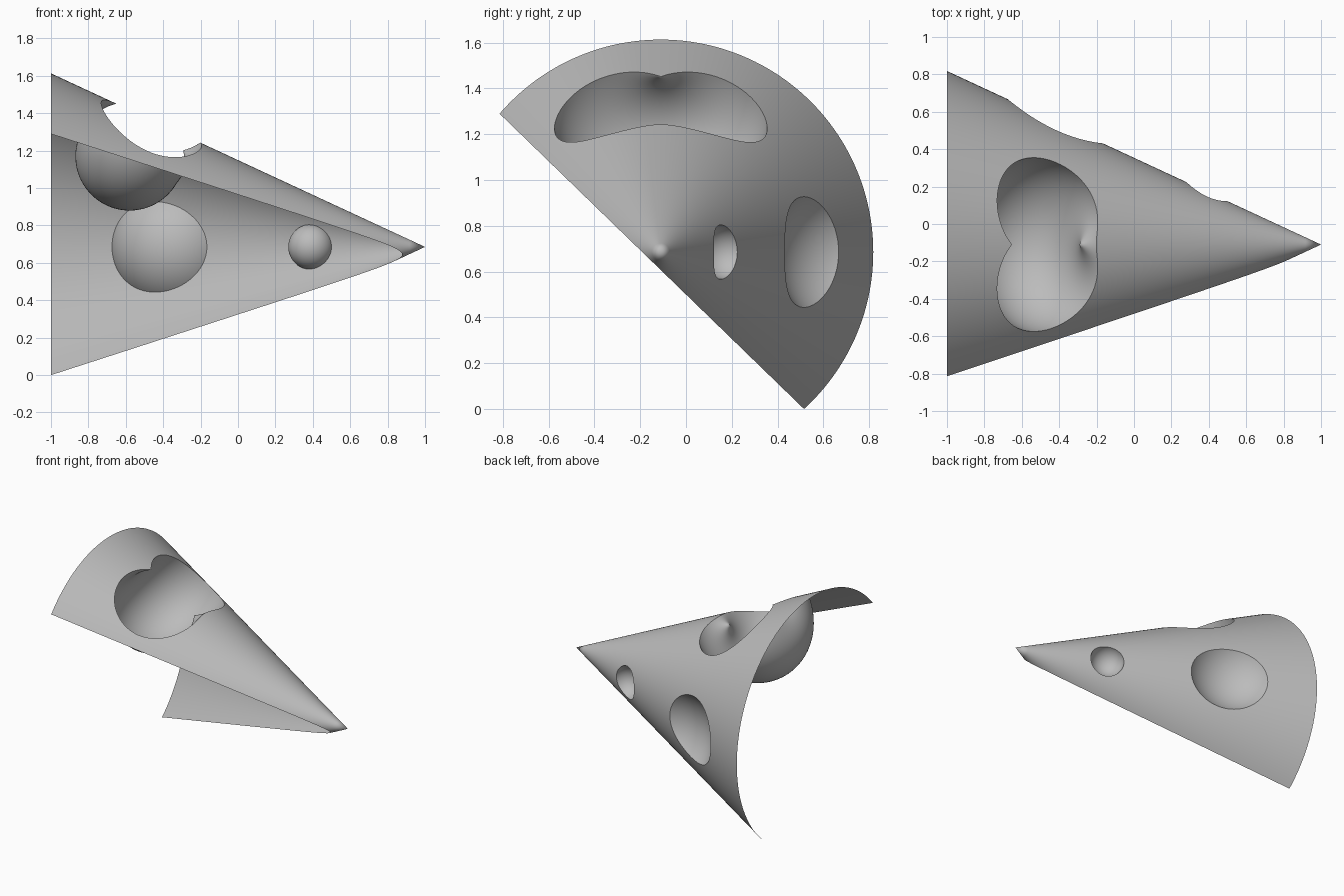
import bpy, bmesh, math
from mathutils import Vector

if "Cube" in bpy.data.objects:
    bpy.data.objects.remove(bpy.data.objects["Cube"], do_unlink=True)

AY, AZ, RADIUS = -0.11, 0.685, 0.928     # cone axis position and base radius
SLOPE = RADIUS / 2

grey = bpy.data.materials.new("plain grey")
grey.use_nodes = True
grey.diffuse_color = (0.5, 0.5, 0.5, 1)
grey.node_tree.nodes["Principled BSDF"].inputs["Base Color"].default_value = (0.5, 0.5, 0.5, 1)


def lathe(name, profile, centre, axis, steps):
    """Closed solid from (along axis, radius) points turned about the axis."""
    bm = bmesh.new()
    axis, centre = Vector(axis).normalized(), Vector(centre)
    out = axis.orthogonal().normalized()
    verts = [bm.verts.new(centre + axis * a + out * r) for a, r in profile]
    edges = [bm.edges.new(pair) for pair in zip(verts, verts[1:])]
    bmesh.ops.spin(bm, geom=verts + edges, cent=centre, axis=axis,
                   angle=math.tau, steps=steps)
    bmesh.ops.remove_doubles(bm, verts=bm.verts, dist=1e-5)
    bmesh.ops.recalc_face_normals(bm, faces=bm.faces)
    mesh = bpy.data.meshes.new(name)
    bm.to_mesh(mesh)
    bm.free()
    obj = bpy.data.objects.new(name, mesh)
    bpy.context.collection.objects.link(obj)
    mesh.materials.append(grey)
    return obj


def arc(radius, offset, count):
    """Outer arc of a circle whose centre sits off the turning axis."""
    end = math.acos(-offset / radius)
    points = []
    for i in range(count + 1):
        t = end * (1 - 2 * i / count)
        r = 0 if i in (0, count) else offset + radius * math.cos(t)
        points.append((radius * math.sin(t), r))
    return points


# Solid cone along x, apex at +x
rings = [(2 * i / 24, SLOPE * 2 * (1 - i / 24)) for i in range(25)]
cone = lathe("cone_shell", [(0, 0)] + rings, (-1, AY, AZ), (1, 0, 0), 192)

# Dimpled hollow in the top
tilt = math.radians(34.5)
cutters = [lathe("top_hollow", arc(0.29, 0.19, 64), (-0.472, AY, 1.326),
                 (math.cos(tilt), 0, -math.sin(tilt)), 96)]

# Two round hollows along the back: x on the surface, height above it, radius
normal = Vector((SLOPE, 1, 0)).normalized()
for x, lift, radius in ((-0.42, 0.22, 0.356), (0.39, 0.0, 0.121)):
    centre = Vector((x, AY + SLOPE * (1 - x), AZ)) + normal * lift
    cutters.append(lathe("round_hollow", arc(radius, 0, 48), centre, normal, 96))

bpy.context.view_layer.objects.active = cone
for cutter in cutters:
    cutter.hide_render = True
    mod = cone.modifiers.new("hollow", 'BOOLEAN')
    mod.operation, mod.solver, mod.object = 'DIFFERENCE', 'EXACT', cutter
    bpy.ops.object.modifier_apply(modifier=mod.name)
for cutter in cutters:
    bpy.data.objects.remove(cutter, do_unlink=True)

# Slice lengthwise and remove the base, leaving an open shell
bm = bmesh.new()
bm.from_mesh(cone.data)
bmesh.ops.delete(bm, geom=[f for f in bm.faces if all(v.co.x < -0.999 for v in f.verts)],
                 context='FACES')
bmesh.ops.bisect_plane(bm, geom=bm.verts[:] + bm.edges[:] + bm.faces[:],
                       plane_co=(0, 0.515, 0), plane_no=(0, 1.29, 1.33), clear_inner=True)
bm.to_mesh(cone.data)
bm.free()

bpy.ops.object.select_all(action='DESELECT')
cone.select_set(True)
bpy.ops.object.shade_smooth_by_angle(angle=math.radians(30))
